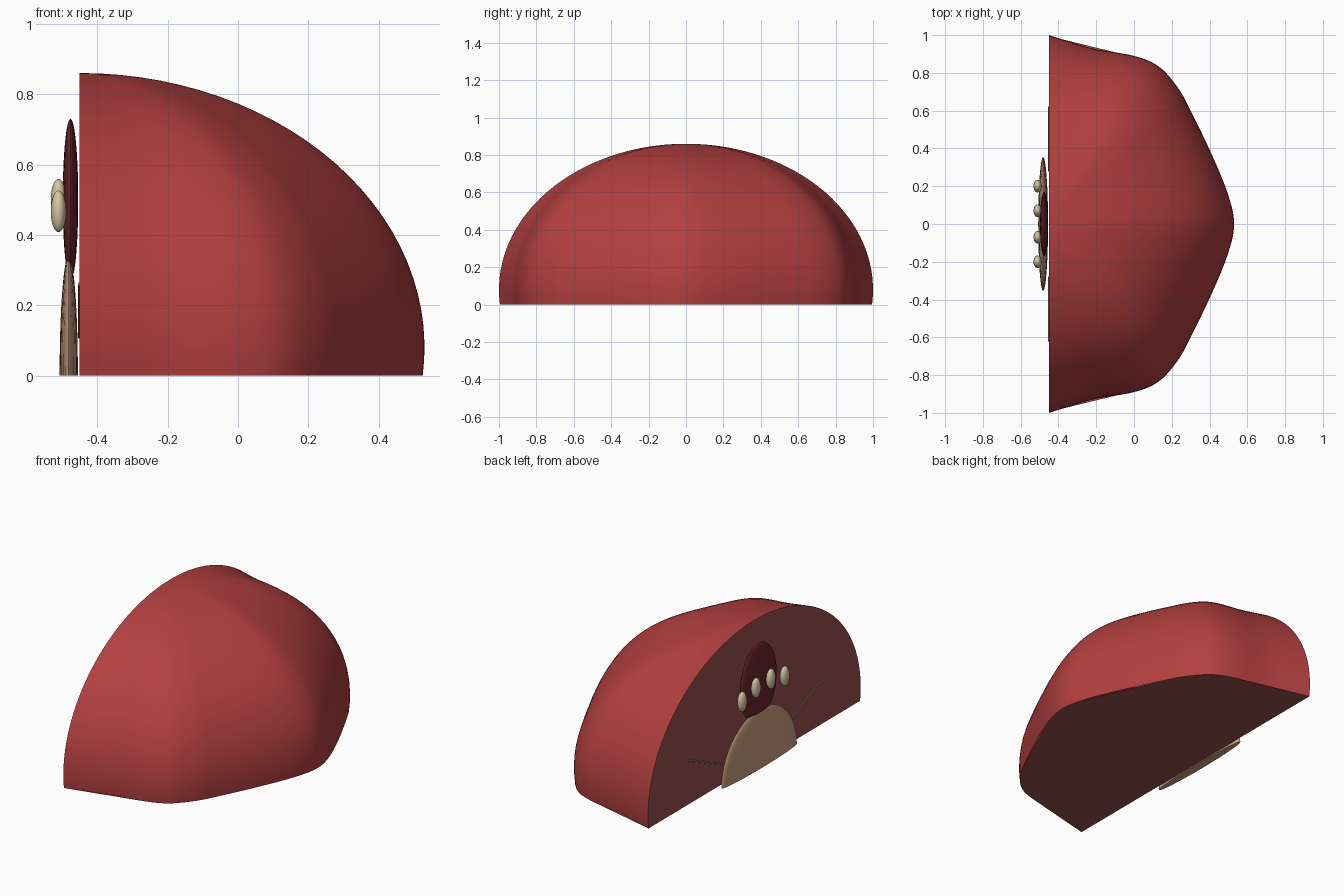
import bpy, bmesh
from math import sin, cos, asin, pi, radians
from mathutils import Vector, Matrix

if "Cube" in bpy.data.objects:
    bpy.data.objects.remove(bpy.data.objects["Cube"])


def material(name, r, g, b):
    m = bpy.data.materials.new(name)
    m.use_nodes = True
    m.diffuse_color = (r, g, b, 1)
    m.node_tree.nodes["Principled BSDF"].inputs["Base Color"].default_value = (r, g, b, 1)
    return m


RED = material("red", 0.45, 0.05, 0.05)
DULL_RED = material("dull red", 0.32, 0.08, 0.08)
MAROON = material("maroon", 0.15, 0.018, 0.025)
CREAM = material("cream", 0.66, 0.58, 0.37)
TAN = material("tan", 0.6, 0.35, 0.21)
OLIVE = material("olive brown", 0.36, 0.26, 0.15)


def finish(bm, name, *mats):
    mesh = bpy.data.meshes.new(name)
    bm.to_mesh(mesh)
    bm.free()
    for m in mats:
        mesh.materials.append(m)
    ob = bpy.data.objects.new(name, mesh)
    bpy.context.collection.objects.link(ob)
    bpy.ops.object.select_all(action="DESELECT")
    ob.select_set(True)
    bpy.context.view_layer.objects.active = ob
    bpy.ops.object.shade_smooth_by_angle(angle=radians(35))
    return ob


def ellipsoid(name, centre, radii, mat, half=False):
    bm = bmesh.new()
    bmesh.ops.create_uvsphere(bm, u_segments=32, v_segments=24, radius=1)
    if half:
        cut = bmesh.ops.bisect_plane(bm, geom=bm.verts[:] + bm.edges[:] + bm.faces[:],
                                     plane_co=(0, 0, 0), plane_no=(0, 0, -1), clear_outer=True)
        rim = [e for e in cut["geom_cut"] if isinstance(e, bmesh.types.BMEdge)]
        bmesh.ops.contextual_create(bm, geom=rim)
    bmesh.ops.scale(bm, vec=radii, verts=bm.verts)
    bmesh.ops.translate(bm, vec=centre, verts=bm.verts)
    bmesh.ops.recalc_face_normals(bm, faces=bm.faces)
    return finish(bm, name, mat)


def smooth_path(pts, steps=6):
    """Rounded path through the points, symmetric about the last one."""
    p = [Vector(q) for q in pts]
    p = [2 * p[0] - p[1]] + p + [Vector((p[-2].x, -p[-2].y))]
    out = []
    for a, b, c, d in zip(p, p[1:], p[2:], p[3:]):
        for i in range(steps):
            t = i / steps
            out.append(0.5 * (2 * b + (c - a) * t + (2 * a - 5 * b + 4 * c - d) * t ** 2
                              + (3 * b - a - 3 * c + d) * t ** 3))
    return out + [p[-2]]


# Body: a wavy footprint shrunk along an elliptical height profile
BACK_X, HEIGHT, BELLY = -0.45, 0.86, 0.08
half = smooth_path([(0, 1), (0.12, 0.962), (0.25, 0.925), (0.45, 0.89), (0.58, 0.835),
                    (0.68, 0.725), (0.75, 0.6), (0.87, 0.35), (0.95, 0.15), (0.98, 0)])
outline = half + [Vector((p.x, -p.y)) for p in reversed(half[:-1])]
bm = bmesh.new()
start = -asin(BELLY / (HEIGHT - BELLY))
rings = []
LEVELS = 28
for i in range(LEVELS):
    a = start + (pi / 2 - start) * i / LEVELS
    z = max(0, BELLY + (HEIGHT - BELLY) * sin(a))
    rings.append([bm.verts.new((BACK_X + p.x * cos(a), p.y * cos(a), z)) for p in outline])
apex = bm.verts.new((BACK_X, 0, HEIGHT))
for lo, hi in zip(rings, rings[1:]):
    for j in range(len(outline) - 1):
        bm.faces.new((lo[j], lo[j + 1], hi[j + 1], hi[j]))
for j in range(len(outline) - 1):
    bm.faces.new((rings[-1][j], rings[-1][j + 1], apex))
# Flat side, and a base that bridges the hollows of the outline
flat = [bm.faces.new([r[0] for r in rings] + [apex] + [r[-1] for r in reversed(rings)])]
flat.append(bm.faces.new([v for v, p in zip(rings[0], outline)
                          if p.x < 0.001 or 0.44 < p.x < 0.735 or p.x > 0.945]))
for f in flat:
    f.material_index = 1
bmesh.ops.recalc_face_normals(bm, faces=bm.faces)
for f, out in zip(flat, (Vector((-1, 0, 0)), Vector((0, 0, -1)))):
    f.normal_update()
    if f.normal.dot(out) < 0:
        f.normal_flip()
finish(bm, "body", RED, DULL_RED)

# Details on the flat side
ellipsoid("oval_panel", (-0.476, 0, 0.5), (0.022, 0.17, 0.23), MAROON)
ellipsoid("half_round_panel", (-0.481, 0, 0), (0.026, 0.355, 0.34), TAN, half=True)
for side, label in ((1, "back"), (-1, "front")):
    ellipsoid("inner_bead_" + label, (-0.51, 0.07 * side, 0.5), (0.022, 0.033, 0.059), CREAM)
    ellipsoid("outer_bead_" + label, (-0.51, 0.2 * side, 0.467), (0.022, 0.033, 0.059), CREAM)
    # Thin rod lying on the flat side
    a, b = Vector((-0.449, 0.28 * side, 0.11)), Vector((-0.449, 0.62 * side, 0.26))
    bm = bmesh.new()
    bmesh.ops.create_cone(bm, cap_ends=True, segments=8, radius1=0.006, radius2=0.006,
                          depth=(b - a).length)
    turn = (b - a).to_track_quat("Z", "Y").to_matrix().to_4x4()
    bmesh.ops.transform(bm, matrix=Matrix.Translation((a + b) / 2) @ turn, verts=bm.verts)
    finish(bm, "rod_" + label, OLIVE)
